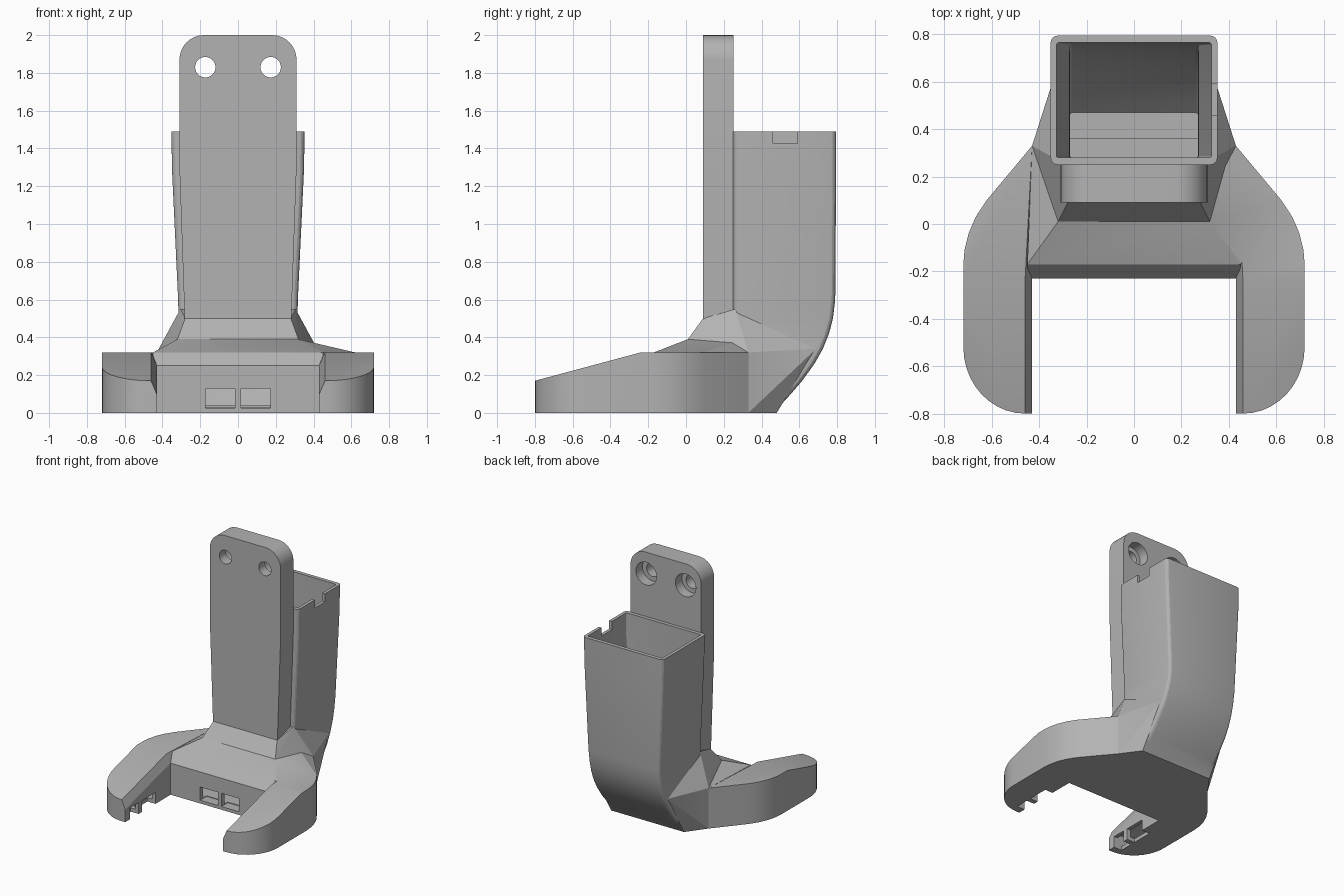
import bpy, bmesh, math
from mathutils import Vector

if "Cube" in bpy.data.objects:
    bpy.data.objects.remove(bpy.data.objects["Cube"])

grey = bpy.data.materials.new("plain_grey")
grey.diffuse_color = (0.45, 0.45, 0.45, 1)
grey.use_nodes = True
grey.node_tree.nodes["Principled BSDF"].inputs["Base Color"].default_value = grey.diffuse_color


def finish(bm, name):
    bmesh.ops.remove_doubles(bm, verts=bm.verts, dist=1e-5)
    bmesh.ops.recalc_face_normals(bm, faces=bm.faces)
    me = bpy.data.meshes.new(name)
    bm.to_mesh(me)
    bm.free()
    me.materials.append(grey)
    ob = bpy.data.objects.new(name, me)
    bpy.context.collection.objects.link(ob)
    return ob


def hull(name, pts):
    bm = bmesh.new()
    vs = [bm.verts.new(p) for p in pts]
    r = bmesh.ops.convex_hull(bm, input=vs)
    junk = {g for g in r["geom_interior"] + r["geom_unused"] if isinstance(g, bmesh.types.BMVert)}
    bmesh.ops.delete(bm, geom=list(junk), context='VERTS')
    bmesh.ops.dissolve_limit(bm, angle_limit=0.01, verts=bm.verts, edges=bm.edges)
    return finish(bm, name)


def loft(name, rings):
    bm = bmesh.new()
    vr = [[bm.verts.new(p) for p in r] for r in rings]
    n = len(vr[0])
    for a, b in zip(vr, vr[1:]):
        for i in range(n):
            j = (i + 1) % n
            bm.faces.new((a[i], a[j], b[j], b[i]))
    bm.faces.new(vr[0])
    bm.faces.new(vr[-1])
    return finish(bm, name)


def box(name, x0, x1, y0, y1, z0, z1):
    return hull(name, [(x, y, z) for x in (x0, x1) for y in (y0, y1) for z in (z0, z1)])


def both(pts):
    return [(s * x, y, z) for x, y, z in pts for s in (1, -1)]


def cylinder(name, x, z, r, y0, y1):
    ang = [2 * math.pi * i / 32 for i in range(32)]
    return loft(name, [[(x + r * math.cos(a), y, z + r * math.sin(a)) for a in ang] for y in (y0, y1)])


def boolean(ob, others, op):
    for o in others:
        m = ob.modifiers.new("bool", 'BOOLEAN')
        m.operation, m.object, m.solver = op, o, 'EXACT'
        bpy.context.view_layer.objects.active = ob
        bpy.ops.object.modifier_apply(modifier=m.name)
        bpy.data.objects.remove(o)


def smooth(ob, deg):
    bpy.ops.object.select_all(action='DESELECT')
    ob.select_set(True)
    bpy.context.view_layer.objects.active = ob
    bpy.ops.object.shade_smooth_by_angle(angle=math.radians(deg))


# Mounting plate with rounded top, two screw holes and rear counterbores
outline = [(-0.28, 0.42), (0.28, 0.42), (0.283, 0.52), (0.31, 1.3)]
for cx, a0 in ((0.18, 0), (-0.18, 90)):
    for i in range(9):
        a = math.radians(a0 + i * 90 / 8)
        outline.append((cx + 0.13 * math.cos(a), 1.87 + 0.13 * math.sin(a)))
outline += [(-0.31, 1.3), (-0.283, 0.52)]
plate = loft("mounting_plate", [[(x, y, z) for x, z in outline] for y in (0.09, 0.252)])
for s in (-1, 1):
    boolean(plate, [cylinder("hole", s * 0.173, 1.83, 0.054, 0, 0.4),
                    cylinder("counterbore", s * 0.173, 1.83, 0.09, 0.17, 0.4)], 'DIFFERENCE')
smooth(plate, 30)

# Duct stations: z, half width, back y
STATIONS = [(0, 0.32, 0.48), (0.04, 0.32, 0.5), (0.1, 0.32, 0.555), (0.17, 0.32, 0.615),
            (0.26, 0.32, 0.68), (0.34, 0.318, 0.725), (0.42, 0.316, 0.757), (0.5, 0.315, 0.778),
            (0.6, 0.317, 0.79), (1.3, 0.35, 0.795), (1.49, 0.352, 0.795)]


def duct_ring(z, w, yb, yf, r):
    pts = []
    for cx, cy, a0 in ((w - r, yb - r, 0), (r - w, yb - r, 90), (r - w, yf + r, 180), (w - r, yf + r, 270)):
        for i in range(5):
            a = math.radians(a0 + i * 22.5)
            pts.append((cx + r * math.cos(a), cy + r * math.sin(a), z))
    return pts


body = loft("duct_body", [duct_ring(z, w, yb, 0.25, 0.03) for z, w, yb in STATIONS])

# Arm outline: y, outer x
ARM = [(-0.52 - 0.28 * math.sin(math.radians(a)), 0.46 + 0.26 * math.cos(math.radians(a)))
       for a in range(90, -1, -9)]
ARM += [(-0.24, 0.72), (-0.17, 0.72), (-0.11, 0.715), (-0.04, 0.698), (0.03, 0.668), (0.1, 0.622), (0.33, 0.43)]


def arm_top(y):
    return 0.32 - 0.15 * max(0, -0.24 - y) / 0.56


def arm(s):
    pts = []
    for y, x in ARM:
        t = arm_top(y)
        pts += [(s * 0.43, y, 0), (s * 0.43, y, t - 0.07), (s * min(0.46, x), y, t), (s * x, y, t), (s * x, y, 0)]
    return hull("arm", pts)


def arm_cavity(s):
    pts = []
    for y, x in ARM:
        if -0.76 < y < 0.2:
            for xx in (0.46, x - 0.04):
                pts += [(s * xx, y, 0.03), (s * xx, y, arm_top(y) - 0.06)]
    return hull("arm_cavity", pts)


# Cross bar joining the arms, and the faceted shoulders below the duct
bar = hull("cross_bar", both([(0.45, -0.23, 0), (0.45, -0.23, 0.25), (0.45, -0.17, 0.32),
                              (0.43, 0.33, 0), (0.43, 0.33, 0.32), (0.32, 0.48, 0)]))
ramp = hull("ramp", both([(0.45, -0.17, 0.32), (0.32, 0.01, 0.39), (0.43, 0.33, 0.32), (0.3, 0.3, 0.39),
                          (0.43, 0.1, 0.2)]) + [(0.62, 0.09, 0.32)])
shoulder = hull("shoulder", both([(0.32, 0.01, 0.39), (0.28, 0.09, 0.5), (0.305, 0.26, 0.55), (0.43, 0.33, 0.32),
                                  (0.315, 0.69, 0.34), (0.32, 0.48, 0), (0.43, 0.33, 0)]))
boolean(body, [bar, arm(1), arm(-1), ramp, shoulder], 'UNION')

# Hollow interior
inner = []
for z, w, yb in STATIONS[1:]:
    k = min(1, max(0, (z - 0.5) / 0.8))
    inner.append(duct_ring(z, 0.27 + k * (w - 0.025 - 0.27), yb - 0.03, 0.28, 0.01))
inner.append([(x, y, 1.6) for x, y, z in inner[-1]])
chamber = hull("chamber", both([(x, y, z) for x, y in ((0.48, -0.19), (0.48, 0.12), (0.28, 0.36))
                                for z in (0.03, 0.24)]))
cuts = [loft("duct_cavity", inner), chamber, arm_cavity(1), arm_cavity(-1)]

# Air slots in the bar and arms, and the rim notch
for s in (-1, 1):
    cuts.append(box("bar_slot", s * 0.015, s * 0.172, -0.3, -0.15, 0.025, 0.13))
    for y0, y1 in ((-0.74, -0.63), (-0.59, -0.42)):
        cuts.append(box("arm_slot", s * 0.4, s * 0.5, y0, y1, -0.02, 0.09))
cuts.append(box("rim_notch", 0.3, 0.4, 0.46, 0.59, 1.425, 1.6))
boolean(body, cuts, 'DIFFERENCE')
smooth(body, 20)
